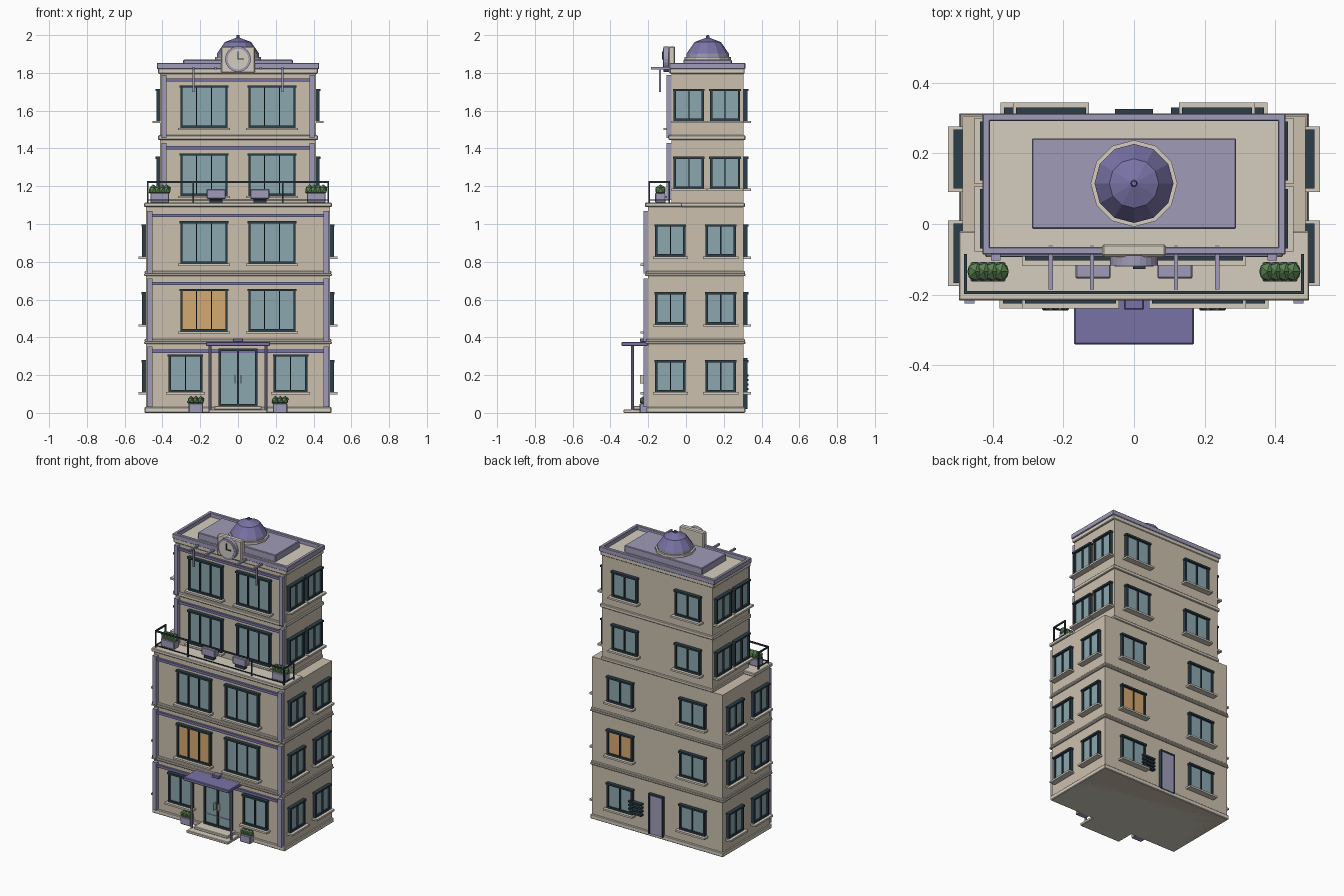
import bpy, bmesh, math
from mathutils import Matrix, Vector

if "Cube" in bpy.data.objects:
    bpy.data.objects.remove(bpy.data.objects["Cube"])

COL = dict(wall=(.60, .53, .42), trim=(.66, .61, .52), purple=(.35, .33, .48), canopy=(.19, .17, .38),
           dark=(.025, .048, .065), glass=(.26, .39, .43), lit=(.66, .40, .16), green=(.10, .22, .08))
mats = {}
for n, c in COL.items():
    mats[n] = bpy.data.materials.new(n)
    mats[n].diffuse_color = (*c, 1)

parts = {}


def finish(name, bm, mat, bevel=0):
    me = bpy.data.meshes.new(name)
    bm.to_mesh(me)
    bm.free()
    ob = bpy.data.objects.new(name, me)
    bpy.context.collection.objects.link(ob)
    me.materials.append(mats[mat])
    if bevel:
        m = ob.modifiers.new("bevel", 'BEVEL')
        m.width, m.segments = bevel, 1


def box(name, mat, x0, x1, y0, y1, z0, z1, bevel=0):
    parts.setdefault((name, mat, bevel), []).append((x0, x1, y0, y1, z0, z1))


def disc(name, mat, r1, r2, z0, z1, loc, n=12, tilt=False):
    # cylinder or frustum; tilt makes it face -y
    bm = bmesh.new()
    M = Matrix.Translation(loc) @ (Matrix.Rotation(math.pi / 2, 4, 'X') if tilt else Matrix())
    bmesh.ops.create_cone(bm, cap_ends=True, segments=n, radius1=r1, radius2=r2, depth=z1 - z0,
                          matrix=M @ Matrix.Translation((0, 0, (z0 + z1) / 2)))
    finish(name, bm, mat)


def on_wall(side, tier, name, mat, u0, u1, d0, d1, z0, z1):
    # box placed by position along a wall, depth out of the wall, and height
    X, F, B = tier
    b = {'front': (u0, u1, F - d1, F - d0), 'back': (u0, u1, B + d0, B + d1),
         'right': (X + d0, X + d1, u0, u1), 'left': (-X - d1, -X - d0, u0, u1)}[side]
    box(name, mat, *b, z0, z1)


def window(side, tier, tag, u, z, w, h, panes, lit=False):
    a, b, t = u - w / 2, u + w / 2, .012
    fr, p = tag + "_window_frame", (side, tier)
    on_wall(*p, tag + ("_lit_glass" if lit else "_window_glass"), 'lit' if lit else 'glass',
            a + .004, b - .004, -.005, .009, z - h / 2 + .004, z + h / 2 - .004)
    for i in range(panes + 1):
        c = a + t / 2 + (w - t) * i / panes
        k = t / 2 if i in (0, panes) else .003
        on_wall(*p, fr, 'dark', c - k, c + k, -.004, .02, z - h / 2, z + h / 2)
    on_wall(*p, fr, 'dark', a, b, -.004, .02, z - h / 2, z - h / 2 + t)
    on_wall(*p, fr, 'dark', a - .004, b + .004, -.004, .025, z + h / 2 - t, z + h / 2)
    on_wall(*p, tag + "_window_sill", 'trim', a - .013, b + .013, -.004, .04, z - h / 2 - .012, z - h / 2)


def leaves(name, x, y, z, n, step, r):
    bm = bmesh.new()
    for i in range(n):
        M = Matrix.Translation((x + (i - (n - 1) / 2) * step, y, z)) @ Matrix.Diagonal((.85, 1, 1, 1))
        bmesh.ops.create_icosphere(bm, subdivisions=1, radius=r, matrix=M)
    finish(name, bm, 'green')


LOW, HIGH = (.487, -.2, .305), (.412, -.078, .305)
P = .359

# Walls of the two tiers, plinth and floor bands
box("lower_walls", 'wall', -.487, .487, -.2, .305, 0, 1.09)
box("upper_walls", 'wall', -.412, .412, -.078, .305, 1.08, 1.81)
box("plinth", 'trim', -.495, .495, -.21, .314, 0, .03, .004)
for z in (.365, .725):
    box("floor_bands", 'trim', -.497, .497, -.217, .314, z, z + .012, .003)
    box("floor_bands", 'trim', -.494, .494, -.212, .312, z + .012, z + .026, .003)
box("upper_floor_bands", 'trim', -.423, .423, -.093, .314, 1.445, 1.47, .004)
box("upper_floor_bands", 'trim', -.42, .42, -.09, .312, 1.09, 1.112, .004)

# Windows and purple facade frames, floor by floor
for f in range(5):
    t = LOW if f < 3 else HIGH
    X = t[0]
    tag, zc = f"floor_{f + 1}", .195 + P * f
    for s in (-1, 1):
        if f == 0:
            window('front', t, tag + "_front", s * .278, .21, .18, .20, 2)
        else:
            window('front', t, tag + "_front", s * .18, .185 + P * f, .25, .225, 3, f == 1 and s < 0)
        window('back', t, tag + "_back", s * (.27 if f < 3 else .235), zc, .19, .17, 2, f == 1 and s > 0)
        o = s * (X - .02)
        on_wall('front', t, "corner_pilasters", 'purple', o - .014, o + .014, -.004, .025,
                .03 + P * f - (.01 if f else 0) + (.03 if f == 3 else 0), .352 + P * f)
    on_wall('front', t, "facade_top_strips", 'canopy', -X + .034, X - .034, -.004, .014, .318 + P * f, .335 + P * f)
    for side in ('left', 'right'):
        for u in ((-.083, .184) if f < 3 else (.015, .207)):
            window(side, t, f"{tag}_{side}", u, zc, .16, .17, 2)

# Back door and louvre vent
box("back_door", 'purple', -.046, .046, .3, .322, .02, .28)
for a, b in ((-.054, -.044), (.044, .054)):
    box("back_door_frame", 'dark', a, b, .3, .326, .02, .29)
box("back_door_frame", 'dark', -.054, .054, .3, .326, .28, .29)
for i in range(4):
    box("louvre_vent", 'dark', .105, .2, .3, .33, .12 + i * .024, .132 + i * .024)

# Entrance: steps, glazed double door, handles
box("entrance_steps", 'trim', -.155, .155, -.33, -.19, 0, .018, .003)
box("entrance_steps", 'trim', -.125, .125, -.29, -.19, .018, .036, .003)
box("entrance_glass", 'glass', -.097, .097, -.21, -.19, .04, .335)
for c in (-.097, 0, .097):
    box("entrance_frame", 'dark', c - .006, c + .006, -.222, -.19, .036, .34)
for z in (.036, .328):
    box("entrance_frame", 'dark', -.1, .1, -.222, -.19, z, z + .012)
box("entrance_kick_rail", 'purple', -.092, .092, -.214, -.2, .10, .106)
for s in (-1, 1):
    box("door_handles", 'trim', s * .015 - .003, s * .015 + .003, -.243, -.215, .155, .2)
    disc("canopy_post", 'purple', .008, .008, .016, .36, (s * .148, -.283, 0), 8)
    # Ground planters
    x = s * .223
    box("ground_planters", 'purple', x - .038, x + .038, -.245, -.2, 0, .05, .003)
    leaves("ground_plant", x, -.224, .065, 3, .026, .024)
box("canopy", 'canopy', -.17, .17, -.342, -.2, .354, .376, .004)
box("canopy_lamp", 'canopy', -.027, .027, -.243, -.2, .376, .395, .003)

# Balcony slab, railing, planters and boxes
box("balcony_slab", 'trim', -.497, .497, -.217, -.02, 1.09, 1.113, .004)
for z in (1.218, 1.125):
    h = .01 if z > 1.2 else .004
    box("railing", 'dark', -.482, .482, -.198, -.19, z, z + h)
    for s in (-1, 1):
        box("railing", 'dark', s * .478 - .004, s * .478 + .004, -.198, -.085, z, z + h)
for x, y in [(a, -.194) for a in (-.478, -.238, .238, .478)] + [(-.478, -.089), (.478, -.089)]:
    box("railing", 'dark', x - .004, x + .004, y - .004, y + .004, 1.11, 1.225)
for s in (-1, 1):
    x = s * .414
    box("balcony_planters", 'purple', x - .05, x + .05, -.163, -.108, 1.113, 1.165, .004)
    leaves("balcony_plant", x, -.135, 1.18, 4, .024, .03)
    x = s * .116
    box("balcony_boxes", 'purple', x - .05, x + .05, -.155, -.112, 1.133, 1.185, .004)
    box("balcony_box_feet", 'dark', x - .035, x + .035, -.148, -.118, 1.112, 1.134)

# Roof slab, parapet and raised platform
box("roof_slab", 'trim', -.423, .423, -.085, .31, 1.795, 1.826, .004)
for s in (-1, 1):
    box("parapet", 'purple', *sorted((s * .43, s * .408)), -.087, .314, 1.82, 1.853, .003)
for a in (-.087, .292):
    box("parapet", 'purple', -.43, .43, a, a + .022, 1.82, 1.853, .003)
box("roof_platform", 'purple', -.29, .29, -.014, .243, 1.82, 1.87, .004)

# Twelve-sided dome
c = (0, .115, 0)
disc("dome_ring", 'trim', .123, .123, 1.868, 1.885, c)
disc("dome_drum", 'purple', .112, .112, 1.885, 1.902, c)
disc("dome_lower", 'canopy', .112, .07, 1.902, 1.963, c)
disc("dome_upper", 'canopy', .07, .012, 1.963, 1.985, c)
disc("dome_finial", 'canopy', .011, .007, 1.98, 2.0, c, 8)

# Clock with two hands
box("clock_housing", 'trim', -.091, .091, -.093, -.057, 1.80, 1.94, .006)
k = (0, -.09, 1.873)
disc("clock_rim", 'purple', .068, .068, 0, .028, k, 24, True)
disc("clock_face", 'trim', .055, .055, .02, .031, k, 24, True)
box("clock_hands", 'dark', -.003, .003, -.127, -.12, 1.87, 1.912)
box("clock_hands", 'dark', -.003, .032, -.127, -.12, 1.870, 1.876)

# Roof-edge brackets with hanging rods
for s in (-1, 1):
    for x in (s * .119, s * .236):
        box("roof_brackets", 'purple', x - .006, x + .006, -.186, -.06, 1.818, 1.83)
    box("hanging_rods", 'purple', s * .235 - .005, s * .235 + .005, -.142, -.132, 1.70, 1.83)

# Build the collected boxes
for (name, mat, bev), boxes in parts.items():
    bm = bmesh.new()
    for x0, x1, y0, y1, z0, z1 in boxes:
        M = Matrix.Translation(((x0 + x1) / 2, (y0 + y1) / 2, (z0 + z1) / 2))
        bmesh.ops.create_cube(bm, size=1, matrix=M @ Matrix.Diagonal((x1 - x0, y1 - y0, z1 - z0, 1)))
    finish(name, bm, mat, bev)

for m in bpy.data.materials:
    if m.users and not m.is_grease_pencil:
        m.use_nodes = True
        m.node_tree.nodes["Principled BSDF"].inputs["Base Color"].default_value = m.diffuse_color
